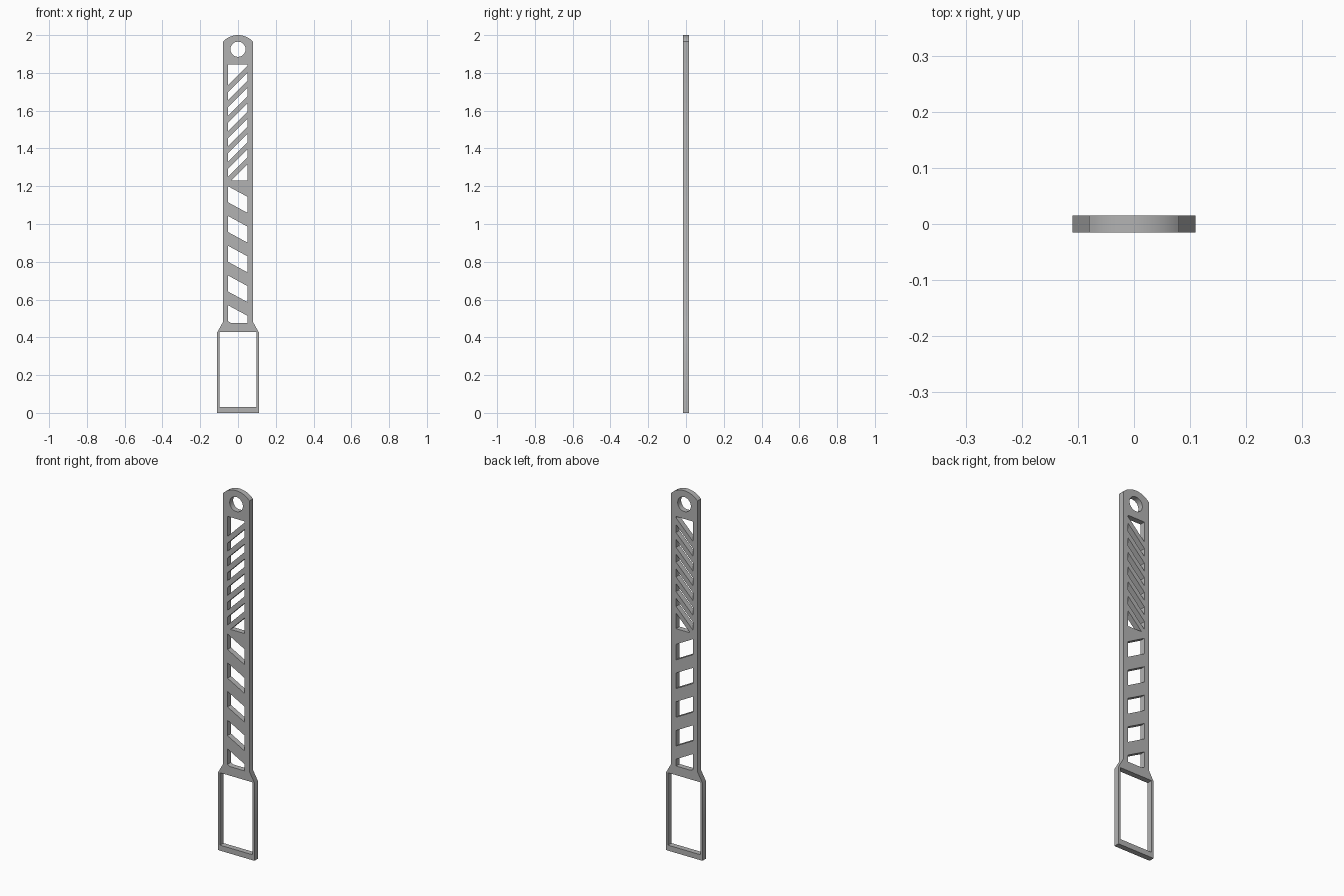
import bpy, bmesh, math

cube = bpy.data.objects.get("Cube")
if cube:
    bpy.data.objects.remove(cube, do_unlink=True)

THICK = 0.03
LEFT, RIGHT = -0.053, 0.05          # sides of the handle slots

grey = bpy.data.materials.new("plain grey")
grey.use_nodes = True
grey.diffuse_color = (0.45, 0.45, 0.45, 1)
grey.node_tree.nodes["Principled BSDF"].inputs["Base Color"].default_value = (0.45, 0.45, 0.45, 1)


def clip(poly, keep):
    """Cut a polygon by the half plane keep(x, z) >= 0."""
    out = []
    for a, b in zip(poly, poly[1:] + poly[:1]):
        da, db = keep(*a), keep(*b)
        if da >= 0:
            out.append(a)
        if (da >= 0) != (db >= 0):
            t = da / (da - db)
            out.append((a[0] + t * (b[0] - a[0]), a[1] + t * (b[1] - a[1])))
    return out


def slanted_slot(top, bottom, rise, low, high):
    """Slot between two sloping edges, given by their heights at the left side."""
    poly = [(LEFT, bottom), (RIGHT, bottom + rise), (RIGHT, top + rise), (LEFT, top)]
    poly = clip(poly, lambda x, z: high - z)
    return clip(poly, lambda x, z: z - low)


# Outline: frame, tapered shoulders, handle and arched end
SHOULDER, ARCH = 0.965, 0.035
radius = (0.08 ** 2 + ARCH ** 2) / (2 * ARCH)
half = math.asin(0.08 / radius)
arc = [(radius * math.sin(a), 2 - radius + radius * math.cos(a))
       for a in (half - 2 * half * i / 24 for i in range(25))]
outline = [(-0.08, 0.48), (-0.11, 0.427), (-0.11, 0), (0.11, 0), (0.11, 0.427), (0.08, 0.48)] + arc
loops = [outline]

# Large frame opening and hanging hole
loops.append([(-0.098, 0.03), (0.098, 0.03), (0.098, 0.427), (-0.098, 0.427)])
loops.append([(0.04 * math.cos(a), 1.925 + 0.04 * math.sin(a))
              for a in (math.tau * i / 48 for i in range(48))])

# Upper slots between rising diagonal bars
PITCH, BAR, FIRST = 0.081, 0.037, 1.735
for i in range(8):
    top = FIRST - BAR - (i - 1) * PITCH if i else 2
    bottom = FIRST - i * PITCH if i < 7 else 1
    loops.append(slanted_slot(top, bottom, 0.103, 1.23, 1.845))

# Lower slots with falling edges
for i in range(5):
    top = 1.2 - i * 0.1575
    loops.append(slanted_slot(top, top - 0.085, -0.056, 0.477, 1.3))

# Fill the outline with its openings and give it thickness
curve = bpy.data.curves.new("strap_profile", "CURVE")
curve.dimensions = "2D"
curve.fill_mode = "BOTH"
curve.extrude = THICK / 2
for loop in loops:
    spline = curve.splines.new("POLY")
    spline.points.add(len(loop) - 1)
    for point, (x, z) in zip(spline.points, loop):
        point.co = (x, z, 0, 1)
    spline.use_cyclic_u = True
profile = bpy.data.objects.new("strap_profile", curve)
bpy.context.collection.objects.link(profile)
bpy.context.view_layer.update()
mesh = bpy.data.meshes.new_from_object(profile.evaluated_get(bpy.context.evaluated_depsgraph_get()))
bpy.data.objects.remove(profile, do_unlink=True)

# Stand the slab upright and weld its edges
bm = bmesh.new()
bm.from_mesh(mesh)
for v in bm.verts:
    v.co = (v.co.x, -v.co.z, v.co.y)
bmesh.ops.remove_doubles(bm, verts=bm.verts, dist=1e-5)
bmesh.ops.recalc_face_normals(bm, faces=bm.faces)
bm.to_mesh(mesh)
bm.free()
mesh.materials.clear()
mesh.materials.append(grey)
strap = bpy.data.objects.new("slotted_strap", mesh)
bpy.context.collection.objects.link(strap)
bpy.ops.object.select_all(action="DESELECT")
strap.select_set(True)
bpy.context.view_layer.objects.active = strap
bpy.ops.object.shade_smooth_by_angle(angle=math.radians(30))
